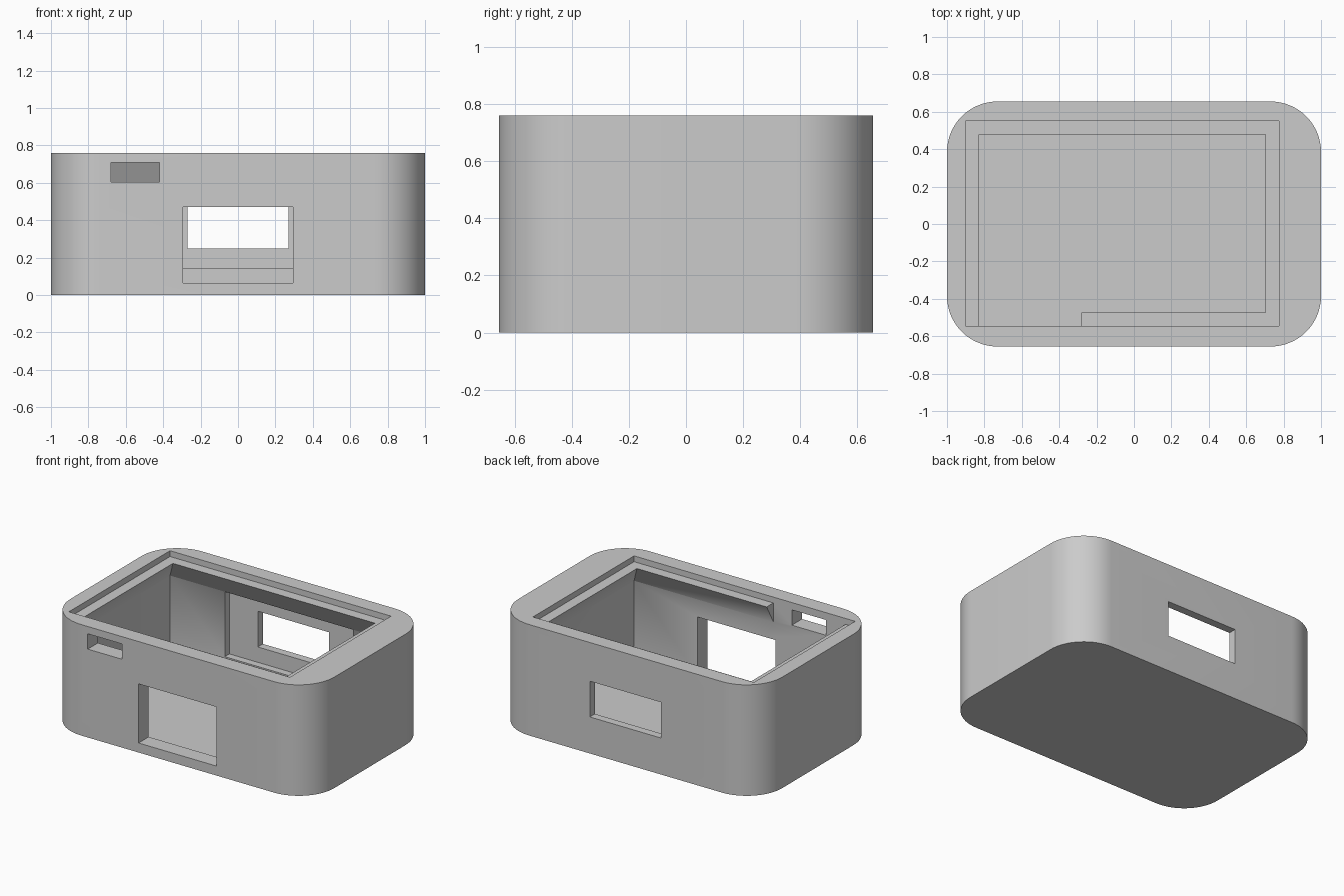
import bpy, bmesh, math
from mathutils import Vector

cube = bpy.data.objects.get("Cube")
if cube:
    bpy.data.objects.remove(cube, do_unlink=True)

grey = bpy.data.materials.new("light_grey")
grey.use_nodes = True
grey.diffuse_color = (0.6, 0.6, 0.6, 1)
grey.node_tree.nodes["Principled BSDF"].inputs["Base Color"].default_value = (0.6, 0.6, 0.6, 1)


def prism(name, outline, sweep):
    """Extrude a closed planar outline along a vector."""
    bm = bmesh.new()
    face = bm.faces.new([bm.verts.new(p) for p in outline])
    out = bmesh.ops.extrude_face_region(bm, geom=[face])
    moved = [g for g in out["geom"] if isinstance(g, bmesh.types.BMVert)]
    bmesh.ops.translate(bm, verts=moved, vec=Vector(sweep))
    bmesh.ops.recalc_face_normals(bm, faces=bm.faces)
    mesh = bpy.data.meshes.new(name)
    bm.to_mesh(mesh)
    bm.free()
    mesh.materials.append(grey)
    obj = bpy.data.objects.new(name, mesh)
    bpy.context.collection.objects.link(obj)
    return obj


def block(name, x0, x1, y0, y1, z0, z1):
    return prism(name, [(x0, y0, z0), (x1, y0, z0), (x1, y1, z0), (x0, y1, z0)],
                 (0, 0, z1 - z0))


def combine(target, tool, operation):
    """Apply a boolean and discard the tool object."""
    tool.hide_render = True
    mod = target.modifiers.new(operation.lower(), "BOOLEAN")
    mod.operation, mod.object, mod.solver = operation, tool, "EXACT"
    bpy.context.view_layer.objects.active = target
    bpy.ops.object.modifier_apply(modifier=mod.name)
    bpy.data.objects.remove(tool, do_unlink=True)


# Outer body with rounded vertical corners
HALF_X, HALF_Y, HEIGHT, RADIUS, STEPS = 1.0, 0.655, 0.76, 0.27, 16
outline = []
for quarter, (sx, sy) in enumerate([(1, 1), (-1, 1), (-1, -1), (1, -1)]):
    for i in range(STEPS + 1):
        a = math.pi / 2 * (quarter + i / STEPS)
        outline.append((sx * (HALF_X - RADIUS) + RADIUS * math.cos(a),
                        sy * (HALF_Y - RADIUS) + RADIUS * math.sin(a), 0))
body = prism("enclosure_body", outline, (0, 0, HEIGHT))

# Main cavity, offset toward the right side
X0, X1, Y0, Y1, FLOOR = -0.9, 0.775, -0.545, 0.55, 0.05
combine(body, block("cavity", X0, X1, Y0, Y1, FLOOR, 1), "DIFFERENCE")

# Lid ledge: flat on top, sloping back to the wall underneath
TOP, LOW, DEPTH, EMBED = 0.72, 0.59, 0.072, 0.01
SLOPE = (TOP - LOW) / DEPTH * EMBED
profile = [(-EMBED, TOP), (DEPTH, TOP), (-EMBED, LOW - SLOPE)]


def ledge_x(name, wall, inward, start, end):
    prism_obj = prism(name, [(start, wall + inward * d, z) for d, z in profile],
                      (end - start, 0, 0))
    combine(body, prism_obj, "UNION")


def ledge_y(name, wall, inward):
    start, end = Y0 - EMBED, Y1 + EMBED
    prism_obj = prism(name, [(wall + inward * d, start, z) for d, z in profile],
                      (0, end - start, 0))
    combine(body, prism_obj, "UNION")


ledge_x("back_ledge", Y1, -1, X0 - EMBED, X1 + EMBED)
ledge_x("front_ledge", Y0, 1, -0.28, X1 + EMBED)
ledge_y("right_ledge", X0, 1)
ledge_y("left_ledge", X1, -1)

# Front window, front slot, inner pocket of the back wall and back window
for name, *box in [
    ("front_window", -0.295, 0.295, -0.8, -0.5, 0.065, 0.47),
    ("front_slot", -0.68, -0.42, -0.8, -0.5, 0.605, 0.71),
    ("back_pocket", -0.485, 0.485, 0.5, 0.6, 0.145, 0.59),
    ("back_window", -0.27, 0.27, 0.5, 0.8, 0.25, 0.495),
]:
    combine(body, block(name, *box), "DIFFERENCE")

# Smooth the rounded corners, keep the edges crisp
bpy.ops.object.select_all(action="DESELECT")
body.select_set(True)
bpy.context.view_layer.objects.active = body
bpy.ops.object.shade_smooth_by_angle(angle=math.radians(30))
